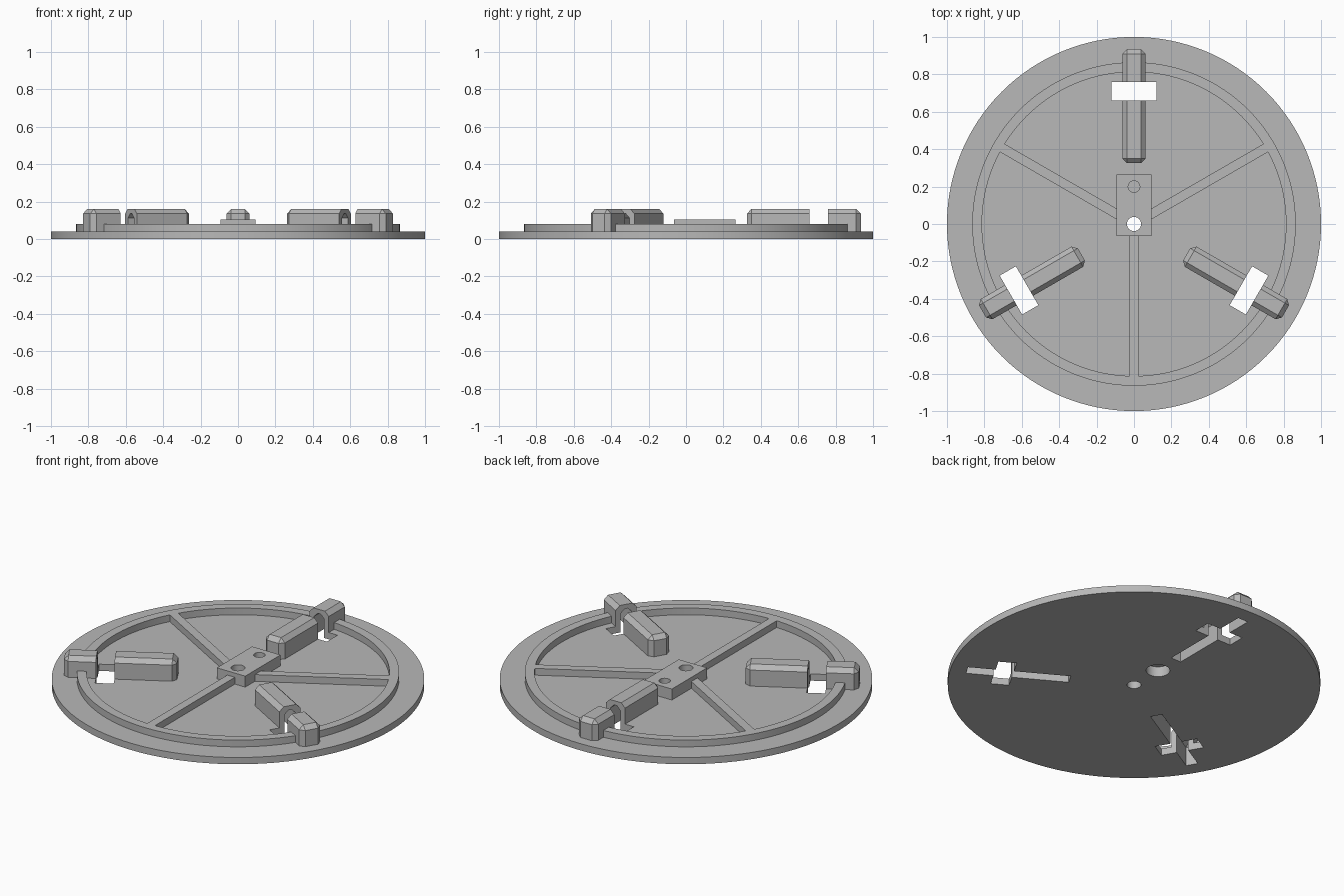
import bpy, bmesh
from math import radians, cos, sin
from mathutils import Matrix

if "Cube" in bpy.data.objects:
    bpy.data.objects.remove(bpy.data.objects["Cube"], do_unlink=True)

grey = bpy.data.materials.new("plain_grey")
grey.use_nodes = True
colour = (0.48, 0.48, 0.48, 1)
grey.diffuse_color = colour
grey.node_tree.nodes["Principled BSDF"].inputs["Base Color"].default_value = colour


def make(name, bm):
    mesh = bpy.data.meshes.new(name)
    bmesh.ops.recalc_face_normals(bm, faces=bm.faces)
    bm.to_mesh(mesh)
    bm.free()
    mesh.materials.append(grey)
    ob = bpy.data.objects.new(name, mesh)
    bpy.context.collection.objects.link(ob)
    return ob


def cylinder(name, radius, z0, z1, y=0, sides=128):
    bm = bmesh.new()
    bmesh.ops.create_cone(bm, cap_ends=True, segments=sides, radius1=radius, radius2=radius,
                          depth=z1 - z0, matrix=Matrix.Translation((0, y, (z0 + z1) / 2)))
    return make(name, bm)


def radial_box(name, r0, r1, width, z0, z1, angle=0, chamfer=0, upright=False):
    """Box running outwards along the given angle, with optional chamfered top."""
    bm = bmesh.new()
    bmesh.ops.create_cube(bm, size=1)
    bmesh.ops.scale(bm, vec=(r1 - r0, width, z1 - z0), verts=bm.verts)
    bmesh.ops.translate(bm, vec=((r0 + r1) / 2, 0, (z0 + z1) / 2), verts=bm.verts)
    if chamfer:
        middle = (z0 + z1) / 2
        top = [e for e in bm.edges if all(v.co.z > middle for v in e.verts)]
        sides = [e for e in bm.edges if abs(e.verts[0].co.z - e.verts[1].co.z) > 0.01]
        bmesh.ops.bevel(bm, geom=top + (sides if upright else []), offset=chamfer,
                        segments=1, affect='EDGES')
    bmesh.ops.rotate(bm, cent=(0, 0, 0), matrix=Matrix.Rotation(radians(angle), 3, 'Z'),
                     verts=bm.verts)
    return make(name, bm)


def cut(ob, cutters):
    bpy.context.view_layer.objects.active = ob
    for c in cutters:
        mod = ob.modifiers.new("cut", 'BOOLEAN')
        mod.operation, mod.solver, mod.object = 'DIFFERENCE', 'EXACT', c
        bpy.ops.object.modifier_apply(modifier=mod.name)


# Base disc, raised ring and central hub
disc = cylinder("base_disc", 1.0, 0, 0.04)
ring = cylinder("raised_ring", 0.865, 0.04, 0.08)
ring_core = cylinder("ring_core_cutter", 0.813, 0, 0.2)
hub = radial_box("centre_hub", -0.065, 0.265, 0.186, 0.04, 0.105, 90)
parts = [disc, ring, hub]

# Spokes, and hollow housings with their slots
slots = {}
for i, angle in enumerate((90, 210, 330), 1):
    parts.append(radial_box(f"spoke_{i}", 0.05, 0.815, 0.05, 0.04, 0.08, angle + 180))
    housing = radial_box(f"arm_housing_{i}", 0.325, 0.935, 0.125, 0.04, 0.16, angle, 0.025, True)
    channel = radial_box(f"channel_cutter_{i}", 0.35, 0.91, 0.066, -0.1, 0.135, angle, 0.024)
    slit = radial_box(f"slit_cutter_{i}", 0.66, 0.76, 0.24, -0.1, 0.3, angle)
    slots[housing] = [channel, slit]
    parts.append(housing)

# Round holes: centre bore, blind hole on top, wider recess underneath
bore = cylinder("bore_cutter", 0.038, -0.1, 0.3, sides=48)
blind = cylinder("blind_cutter", 0.031, 0.075, 0.3, 0.2, 48)
recess = cylinder("recess_cutter", 0.064, -0.1, 0.06, 0.2, 48)
all_slots = [c for pair in slots.values() for c in pair]

cut(ring, [ring_core] + all_slots)
cut(disc, all_slots + [bore, recess])
cut(hub, [bore, blind, recess])
for housing, pair in slots.items():
    cut(housing, pair)

for c in all_slots + [ring_core, bore, blind, recess]:
    bpy.data.objects.remove(c, do_unlink=True)

# Smooth the round walls, keep the edges crisp
bpy.ops.object.select_all(action='DESELECT')
for ob in parts:
    ob.select_set(True)
bpy.context.view_layer.objects.active = disc
bpy.ops.object.shade_smooth_by_angle(angle=radians(25))
